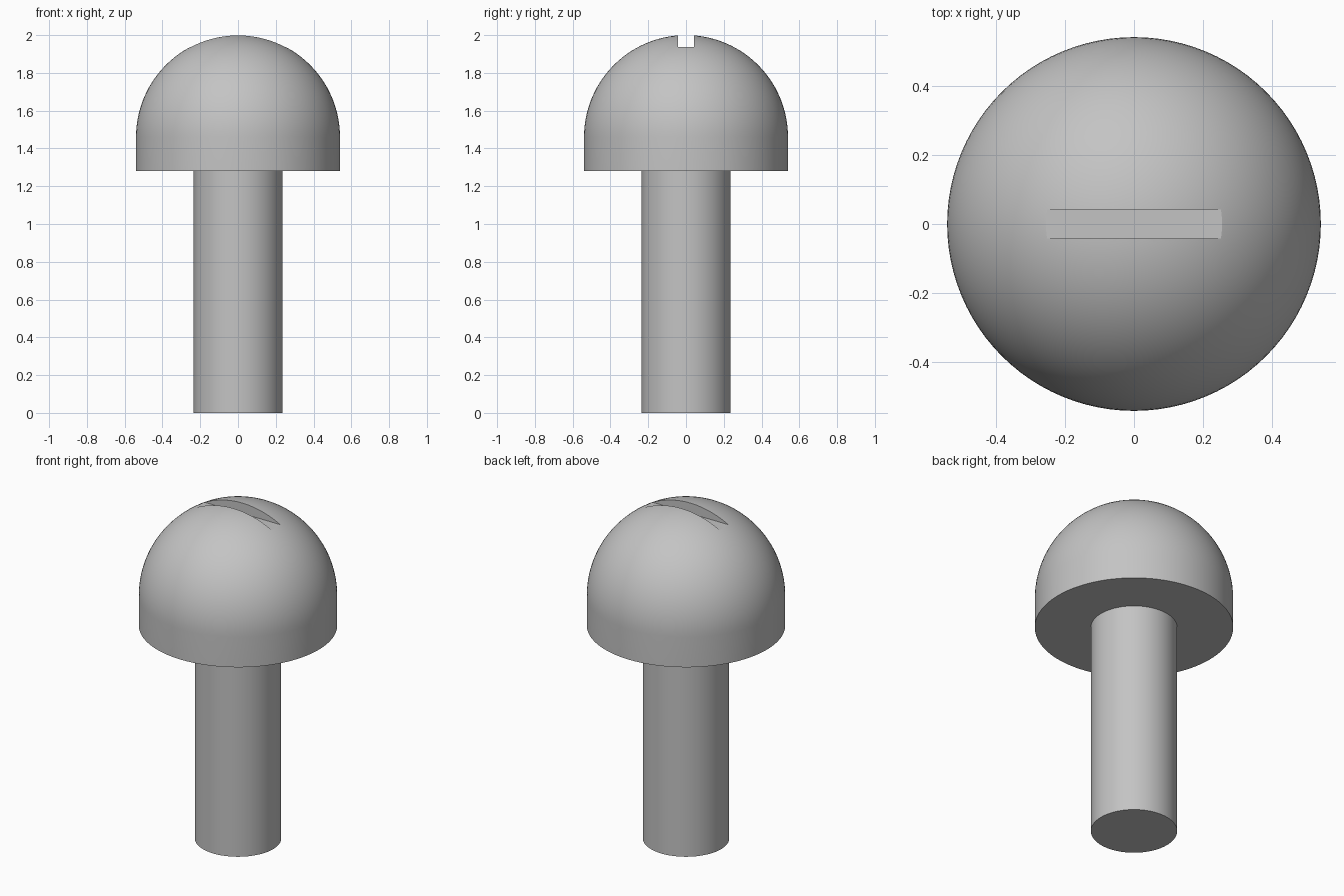
import bpy
import bmesh
import math

SEGMENTS = 96
HEAD_R, HEAD_BOTTOM, DOME_Z = 0.54, 1.28, 1.46
SHAFT_R = 0.235
SLOT_HALF, SLOT_FLOOR = 0.042, 1.936

default = bpy.data.objects.get("Cube")
if default:
    bpy.data.objects.remove(default, do_unlink=True)

# Plain grey metal
GREY = (0.55, 0.55, 0.55, 1.0)
metal = bpy.data.materials.new("grey metal")
metal.use_nodes = True
metal.diffuse_color = GREY
metal.node_tree.nodes["Principled BSDF"].inputs["Base Color"].default_value = GREY


def revolve(name, profile):
    """Spin a (radius, height) profile about the z axis into a closed solid."""
    bm = bmesh.new()
    verts = [bm.verts.new((r, 0, z)) for r, z in profile]
    edges = [bm.edges.new(pair) for pair in zip(verts, verts[1:])]
    bmesh.ops.spin(bm, geom=verts + edges, cent=(0, 0, 0), axis=(0, 0, 1),
                   angle=math.tau, steps=SEGMENTS, use_duplicate=False)
    bmesh.ops.remove_doubles(bm, verts=bm.verts, dist=1e-5)
    bmesh.ops.recalc_face_normals(bm, faces=bm.faces)
    mesh = bpy.data.meshes.new(name)
    bm.to_mesh(mesh)
    bm.free()
    mesh.materials.append(metal)
    obj = bpy.data.objects.new(name, mesh)
    bpy.context.collection.objects.link(obj)
    return obj


def activate(obj):
    bpy.ops.object.select_all(action="DESELECT")
    obj.select_set(True)
    bpy.context.view_layer.objects.active = obj


# Domed head: flat underside, short straight wall, hemisphere
RINGS = 28
dome = [(HEAD_R * math.cos(a), DOME_Z + HEAD_R * math.sin(a))
        for a in (math.pi / 2 * i / RINGS for i in range(RINGS))]
head = revolve("head", [(0, HEAD_BOTTOM), (HEAD_R, HEAD_BOTTOM)]
               + dome + [(0, DOME_Z + HEAD_R)])

# Shaft, its top seated just inside the head
shaft_top = HEAD_BOTTOM + 0.01
shaft = revolve("shaft", [(0, 0), (SHAFT_R, 0), (SHAFT_R, shaft_top), (0, shaft_top)])

# Screwdriver slot cut across the top of the head
bpy.ops.mesh.primitive_cube_add(size=2, location=(0, 0, SLOT_FLOOR + 0.2))
cutter = bpy.context.object
cutter.name = "slot_cutter"
cutter.scale = (1, SLOT_HALF, 0.2)
cutter.hide_render = True
cutter.data.materials.append(metal)
activate(head)
cut = head.modifiers.new("slot", "BOOLEAN")
cut.operation = "DIFFERENCE"
cut.solver = "EXACT"
cut.object = cutter
bpy.ops.object.modifier_apply(modifier=cut.name)
bpy.data.objects.remove(cutter, do_unlink=True)

# Smooth curved surfaces, crisp rims and slot edges
for part in (head, shaft):
    activate(part)
    bpy.ops.object.shade_smooth_by_angle(angle=math.radians(20))
